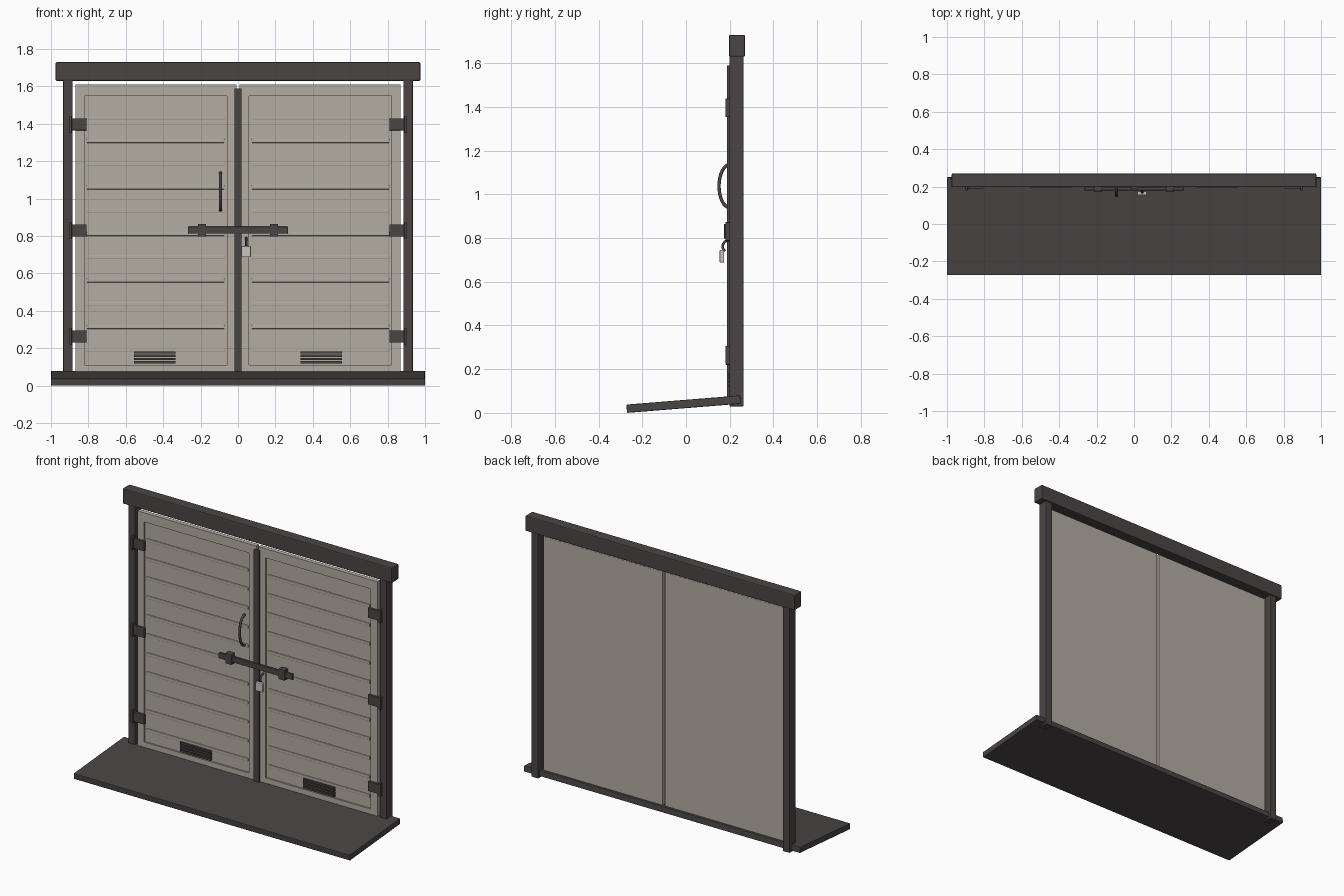
import bpy, bmesh, math
from mathutils import Vector

if "Cube" in bpy.data.objects:
    bpy.data.objects.remove(bpy.data.objects["Cube"])


def material(name, rgb):
    m = bpy.data.materials.new(name)
    m.diffuse_color = (*rgb, 1)
    m.use_nodes = True
    m.node_tree.nodes["Principled BSDF"].inputs["Base Color"].default_value = m.diffuse_color
    return m


DARK = material("dark_brown_grey", (0.067, 0.059, 0.058))
DOOR = material("warm_light_grey", (0.45, 0.42, 0.365))
METAL = material("pale_metal", (0.58, 0.56, 0.52))


def finish(name, bm, mat, bevel=0.0):
    bmesh.ops.recalc_face_normals(bm, faces=bm.faces)
    me = bpy.data.meshes.new(name)
    bm.to_mesh(me)
    bm.free()
    me.materials.append(mat)
    ob = bpy.data.objects.new(name, me)
    bpy.context.collection.objects.link(ob)
    if bevel:
        mod = ob.modifiers.new("bevel", 'BEVEL')
        mod.width = bevel
        mod.segments = 2
    return ob


def add_box(bm, x0, x1, y0, y1, z0, z1):
    vs = bmesh.ops.create_cube(bm, size=1)["verts"]
    for v in vs:
        v.co = Vector(((x0 + x1) / 2 + v.co.x * (x1 - x0),
                       (y0 + y1) / 2 + v.co.y * (y1 - y0),
                       (z0 + z1) / 2 + v.co.z * (z1 - z0)))


def box(name, mat, dims, bevel=0.0):
    bm = bmesh.new()
    add_box(bm, *dims)
    return finish(name, bm, mat, bevel)


def tube(name, mat, x, points, radius, sides=10):
    """Round rod following (y, z) points in a plane of constant x."""
    bm = bmesh.new()
    rings = []
    for i, p in enumerate(points):
        a, b = points[max(i - 1, 0)], points[min(i + 1, len(points) - 1)]
        t = Vector((0, b[0] - a[0], b[1] - a[1])).normalized()
        n = Vector((1, 0, 0)).cross(t)
        c = Vector((x, p[0], p[1]))
        rings.append([bm.verts.new(c + radius * (math.cos(k * math.tau / sides) * Vector((1, 0, 0))
                                                 + math.sin(k * math.tau / sides) * n))
                      for k in range(sides)])
    for r, s in zip(rings, rings[1:]):
        for k in range(sides):
            j = (k + 1) % sides
            bm.faces.new((r[k], r[j], s[j], s[k]))
    bm.faces.new(rings[0])
    bm.faces.new(rings[-1])
    for f in bm.faces:
        f.smooth = len(f.verts) == 4
    return finish(name, bm, mat)


# Sloping ramp
bm = bmesh.new()
profile = [(-0.27, 0.0), (0.251, 0.042), (0.248, 0.08), (-0.273, 0.038)]
face = bm.faces.new([bm.verts.new((-1, y, z)) for y, z in profile])
ext = bmesh.ops.extrude_face_region(bm, geom=[face])["geom"]
bmesh.ops.translate(bm, vec=(2, 0, 0), verts=[g for g in ext if isinstance(g, bmesh.types.BMVert)])
finish("ramp", bm, DARK, 0.004)

# Lintel and centre cover strip
box("lintel", DARK, (-0.975, 0.975, 0.197, 0.27, 1.63, 1.73), 0.006)
box("centre_strip", DARK, (-0.02, 0.02, 0.187, 0.203, 0.06, 1.59), 0.003)

for side, s in (("left", -1), ("right", 1)):
    def span(a, b):
        return tuple(sorted((s * a, s * b)))

    # Post
    box(side + "_post", DARK, (*span(0.885, 0.935), 0.199, 0.264, 0.03, 1.635), 0.004)

    # Door leaf with recessed front panel
    box(side + "_door_panel", DOOR, (*span(0.008, 0.868), 0.211, 0.23, 0.06, 1.605))
    bm = bmesh.new()
    add_box(bm, *span(0.82, 0.87), 0.201, 0.229, 0.06, 1.61)
    add_box(bm, *span(0.008, 0.06), 0.201, 0.229, 0.06, 1.61)
    add_box(bm, *span(0.06, 0.82), 0.201, 0.229, 1.55, 1.61)
    add_box(bm, *span(0.06, 0.82), 0.201, 0.229, 0.06, 0.11)
    finish(side + "_door_frame", bm, DOOR)

    # Horizontal ribs
    bm = bmesh.new()
    for i in range(11):
        z = 0.19 + 0.1243 * i
        add_box(bm, *span(0.072, 0.81), 0.205, 0.214, z - 0.01, z + 0.01)
    finish(side + "_door_ribs", bm, DOOR, 0.003)

    # Vent slats
    bm = bmesh.new()
    for i in range(4):
        z = 0.125 + 0.0175 * i
        add_box(bm, *span(0.335, 0.557), 0.194, 0.214, z - 0.006, z + 0.006)
    finish(side + "_vent_slats", bm, DARK)

    # Hinges
    for n, z in (("lower", 0.263), ("middle", 0.83), ("upper", 1.397)):
        box(f"{side}_{n}_hinge_leaf", DARK, (*span(0.81, 0.9), 0.186, 0.204, z - 0.032, z + 0.032), 0.003)
        box(f"{side}_{n}_hinge_knuckle", DARK, (*span(0.888, 0.904), 0.18, 0.204, z - 0.043, z + 0.043), 0.003)

    # Bar bracket
    box(side + "_bar_bracket", DARK, (*span(0.17, 0.215), 0.174, 0.212, 0.797, 0.865), 0.004)

# Locking bar
box("locking_bar", DARK, (-0.267, 0.267, 0.18, 0.196, 0.814, 0.85), 0.003)

# Curved pull handle
arc = [math.radians(-90 + 180 * i / 16) for i in range(17)]
tube("pull_handle", DARK, -0.094,
     [(0.203 - 0.052 * math.cos(a), 1.038 + 0.1 * math.sin(a)) for a in arc], 0.008)

# Padlock
arc = [math.radians(-50 + 150 * i / 12) for i in range(13)]
tube("padlock_shackle", DARK, 0.044,
     [(0.197 - 0.029 * math.cos(a), 0.762 + 0.028 * math.sin(a)) for a in arc], 0.006)
box("padlock_body", METAL, (0.018, 0.069, 0.154, 0.175, 0.688, 0.746), 0.004)
